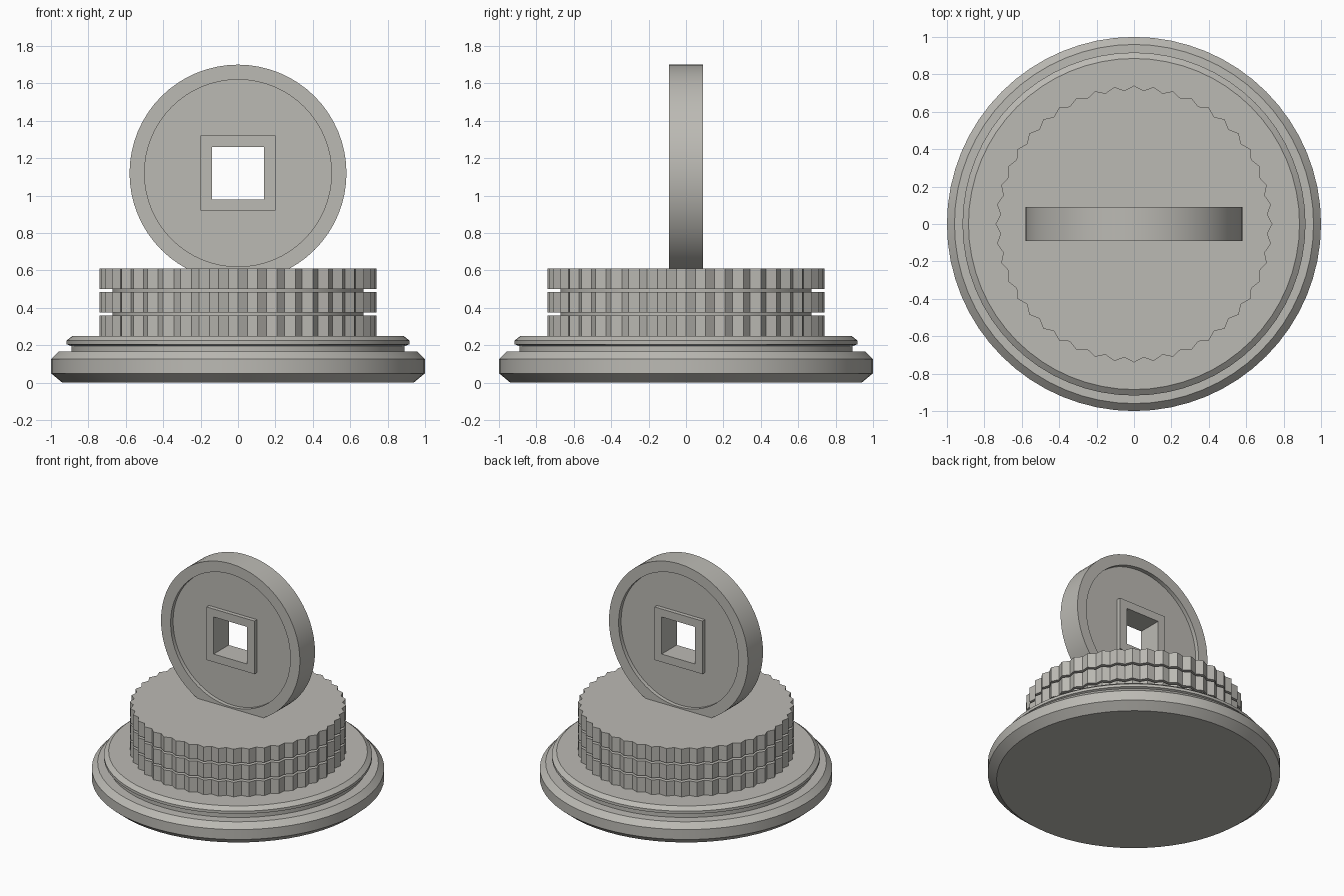
import bpy, math
from math import sin, cos, pi, radians

if "Cube" in bpy.data.objects:
    bpy.data.objects.remove(bpy.data.objects["Cube"])

stone = bpy.data.materials.new("warm_grey_stone")
stone.diffuse_color = (0.5, 0.49, 0.455, 1)
stone.use_nodes = True
stone.node_tree.nodes["Principled BSDF"].inputs["Base Color"].default_value = stone.diffuse_color


def finish(name, verts, faces, smooth=True):
    mesh = bpy.data.meshes.new(name)
    mesh.from_pydata(verts, [], faces)
    mesh.update()
    mesh.materials.append(stone)
    ob = bpy.data.objects.new(name, mesh)
    bpy.context.collection.objects.link(ob)
    if smooth:
        bpy.ops.object.select_all(action='DESELECT')
        ob.select_set(True)
        bpy.context.view_layer.objects.active = ob
        bpy.ops.object.shade_smooth_by_angle(angle=radians(20))
    return ob


def loft(name, rings, closed=False, smooth=True):
    """Skin equal-length rings; cap both ends, or join last ring to first."""
    n, m = len(rings[0]), len(rings)
    verts = [p for r in rings for p in r]
    faces = [(i * n + j, i * n + (j + 1) % n,
              (i + 1) % m * n + (j + 1) % n, (i + 1) % m * n + j)
             for i in range(m if closed else m - 1) for j in range(n)]
    if not closed:
        faces += [tuple(reversed(range(n))), tuple(range((m - 1) * n, m * n))]
    return finish(name, verts, faces, smooth)


def circle(r, z, n=64):
    return [(r * cos(2 * pi * i / n), r * sin(2 * pi * i / n), z) for i in range(n)]


# Stepped, chamfered base
base_profile = [(0.94, 0), (1, 0.05), (1, 0.125), (0.96, 0.165), (0.89, 0.165),
                (0.89, 0.195), (0.917, 0.205), (0.917, 0.225), (0.885, 0.25)]
loft("base", [circle(r, z) for r, z in base_profile])

# Three toothed discs separated by a narrower core
TEETH = 44


def toothed(z):
    return [((0.74 if i % 2 == 0 else 0.715) * cos(pi * i / TEETH),
             (0.74 if i % 2 == 0 else 0.715) * sin(pi * i / TEETH), z)
            for i in range(2 * TEETH)]


for k in range(3):
    z = 0.25 + 0.125 * k
    loft(f"toothed_disc_{k + 1}", [toothed(z), toothed(z + 0.11)], smooth=False)
loft("core", [circle(0.67, 0.25), circle(0.67, 0.6)])

# Upright coin: rim, recessed web and raised frame around a square hole
CZ, N = 1.12, 64
angles = [2 * pi * i / N for i in range(N)]


def round_ring(r, y):
    return [(r * cos(a), y, CZ + r * sin(a)) for a in angles]


def square_ring(h, y):
    return [(h * cos(a) / max(abs(cos(a)), abs(sin(a))), y,
             CZ + h * sin(a) / max(abs(cos(a)), abs(sin(a)))) for a in angles]


T, D = 0.09, 0.06   # half thickness at the rim and at the recess
loft("coin", [round_ring(0.58, -T), round_ring(0.58, T), round_ring(0.5, T),
              round_ring(0.5, D), square_ring(0.2, D), square_ring(0.2, T),
              square_ring(0.14, T), square_ring(0.14, -T), square_ring(0.2, -T),
              square_ring(0.2, -D), round_ring(0.5, -D), round_ring(0.5, -T)],
     closed=True)

# Consistent outward normals
import bmesh
for ob in bpy.context.collection.objects:
    bm = bmesh.new()
    bm.from_mesh(ob.data)
    bmesh.ops.recalc_face_normals(bm, faces=bm.faces)
    bm.to_mesh(ob.data)
    bm.free()
